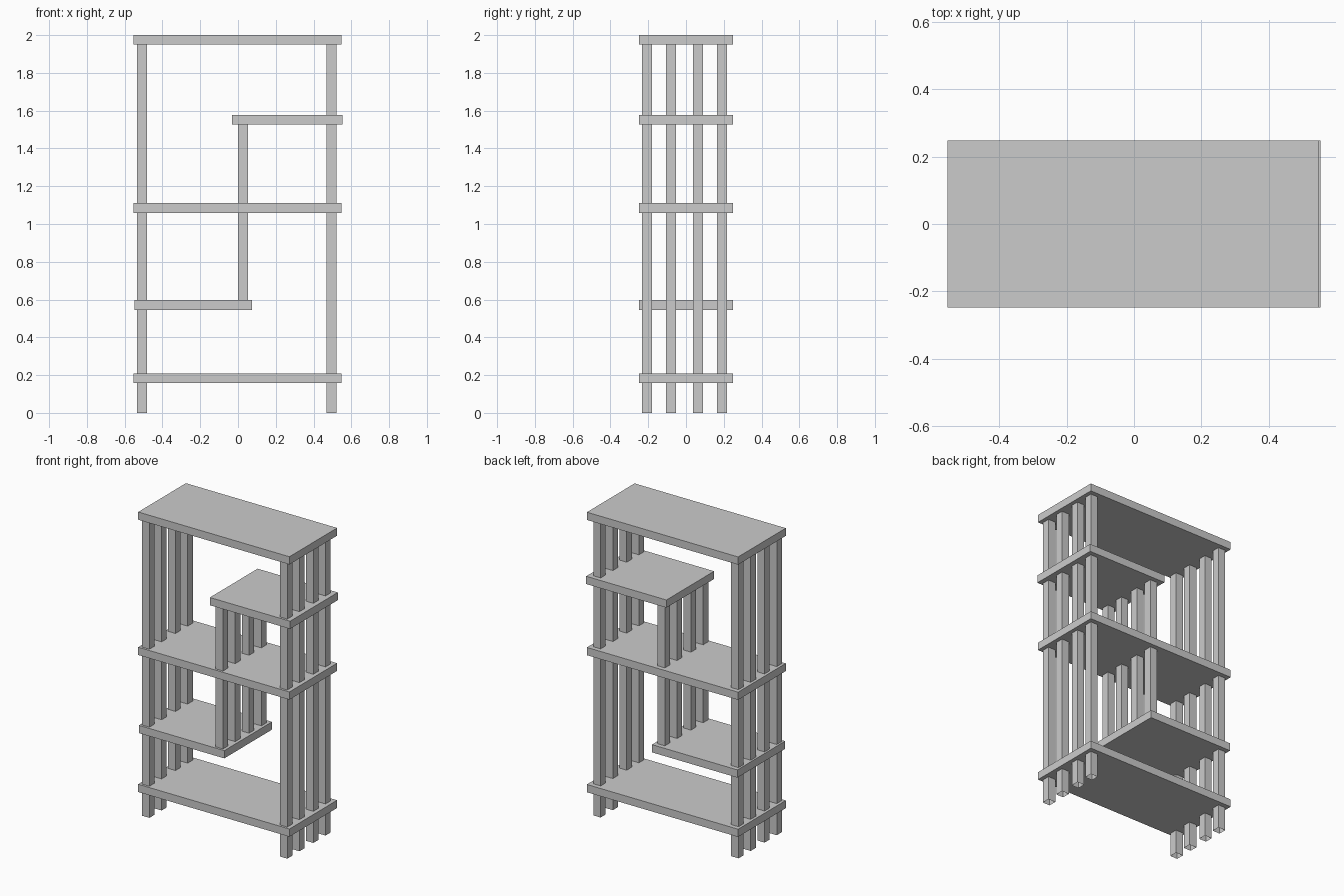
import bpy, bmesh
from mathutils import Matrix, Vector

if "Cube" in bpy.data.objects:
    bpy.data.objects.remove(bpy.data.objects["Cube"])


def box(name, x, y, z, open_ends=False):
    """Box from (min, max) ranges, optionally without top and bottom faces."""
    lo, hi = Vector((x[0], y[0], z[0])), Vector((x[1], y[1], z[1]))
    bm = bmesh.new()
    bmesh.ops.create_cube(bm, size=1)
    bm.normal_update()
    if open_ends:
        ends = [f for f in bm.faces if abs(f.normal.z) > 0.5]
        bmesh.ops.delete(bm, geom=ends, context='FACES_ONLY')
    mat = Matrix.Translation((lo + hi) / 2) @ Matrix.Diagonal((*(hi - lo), 1))
    bm.transform(mat)
    mesh = bpy.data.meshes.new(name)
    bm.to_mesh(mesh)
    bm.free()
    obj = bpy.data.objects.new(name, mesh)
    bpy.context.collection.objects.link(obj)


# Shelves: name, x range, underside height
T = 0.051
FULL = (-0.553, 0.548)
for name, xr, z in [
    ("bottom_shelf", FULL, 0.157),
    ("lower_left_shelf", (-0.548, 0.074), 0.546),
    ("middle_shelf", FULL, 1.059),
    ("upper_right_shelf", (-0.031, 0.553), 1.526),
    ("top_shelf", FULL, 2 - T),
]:
    box(name, xr, (-0.248, 0.248), (z, z + T))

# Rows of four square posts, open at the hidden and floor ends
W = 0.053
for name, x, zr in [
    ("left_post", -0.535, (0, 2 - T)),
    ("divider_post", 0.001, (0.546 + T, 1.526)),
    ("right_post", 0.469, (0, 2 - T)),
]:
    for i, y in enumerate((-0.233, -0.106, 0.038, 0.165)):
        box(f"{name}_{i + 1}", (x, x + W), (y, y + W), zr, open_ends=True)
